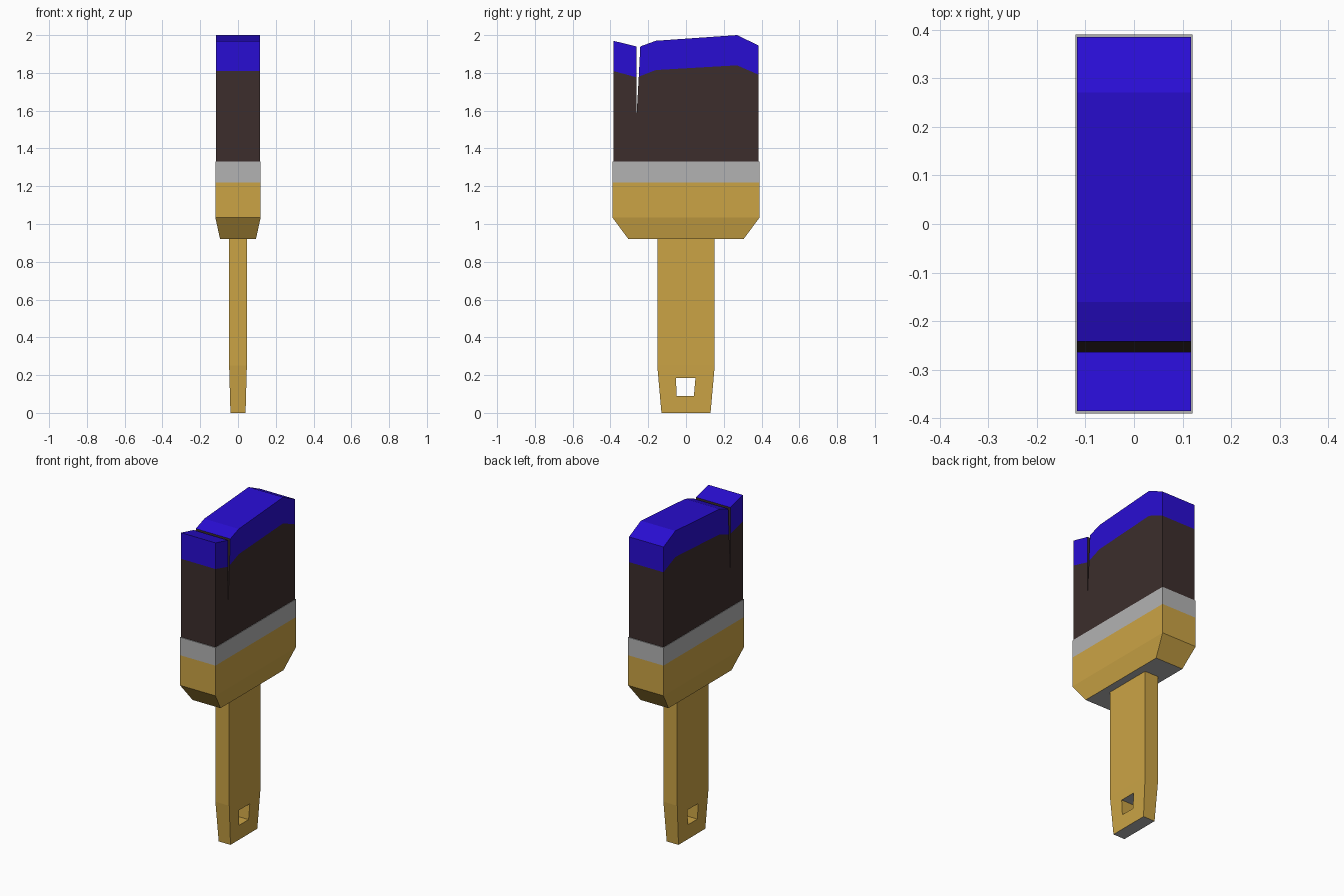
import bpy, bmesh

if "Cube" in bpy.data.objects:
    bpy.data.objects.remove(bpy.data.objects["Cube"])


def material(name, r, g, b):
    m = bpy.data.materials.new(name)
    m.diffuse_color = (r, g, b, 1)
    m.use_nodes = True
    m.node_tree.nodes["Principled BSDF"].inputs["Base Color"].default_value = m.diffuse_color
    return m


WOOD = material("wood", 0.60, 0.37, 0.06, )
GREY = material("grey", 0.45, 0.45, 0.45)
BRISTLE = material("bristle", 0.045, 0.027, 0.025)
PAINT = material("paint", 0.022, 0.004, 0.65)


def finish(name, bm, mats):
    bmesh.ops.recalc_face_normals(bm, faces=bm.faces[:])
    me = bpy.data.meshes.new(name)
    bm.to_mesh(me)
    bm.free()
    for m in mats:
        me.materials.append(m)
    ob = bpy.data.objects.new(name, me)
    bpy.context.collection.objects.link(ob)
    return ob


def loft(name, rows, mats, top=True, bottom=True):
    """Rectangular sections (half x, half y, z) joined from bottom to top."""
    bm = bmesh.new()
    rings = [[bm.verts.new((sx * hx, sy * hy, z))
              for sx, sy in ((-1, -1), (1, -1), (1, 1), (-1, 1))]
             for hx, hy, z in rows]
    for a, b in zip(rings, rings[1:]):
        for i in range(4):
            j = (i + 1) % 4
            bm.faces.new((a[i], a[j], b[j], b[i]))
    if bottom:
        bm.faces.new(rings[0][::-1])
    if top:
        bm.faces.new(rings[-1])
    return finish(name, bm, mats)


def prism(name, outline, hx, mats, skip=(), second=()):
    """Y-Z outline extruded along x; edges in skip stay open, in second use slot 1."""
    bm = bmesh.new()
    left = [bm.verts.new((-hx, y, z)) for y, z in outline]
    right = [bm.verts.new((hx, y, z)) for y, z in outline]
    bm.faces.new(left[::-1])
    bm.faces.new(right)
    n = len(outline)
    for i in range(n):
        if i not in skip:
            j = (i + 1) % n
            f = bm.faces.new((left[i], left[j], right[j], right[i]))
            f.material_index = 1 if i in second else 0
    return finish(name, bm, mats)


def grey_undersides(ob):
    for p in ob.data.polygons:
        p.material_index = 1 if p.normal.z < -0.95 else 0


# Handle with hanging hole
handle = loft("handle", [(0.04, 0.13, 0), (0.047, 0.152, 0.25), (0.047, 0.152, 0.92)],
              [WOOD, GREY])
cutter = prism("hole_cutter", [(-0.05, 0.09), (0.042, 0.09), (0.05, 0.185), (-0.053, 0.185)],
               0.2, [WOOD])
cutter.hide_render = True
mod = handle.modifiers.new("hole", 'BOOLEAN')
mod.operation = 'DIFFERENCE'
mod.solver = 'EXACT'
mod.object = cutter
bpy.context.view_layer.objects.active = handle
bpy.ops.object.modifier_apply(modifier="hole")
bpy.data.objects.remove(cutter)
grey_undersides(handle)

# Wooden head and metal band
head = loft("head", [(0.095, 0.305, 0.92), (0.12, 0.39, 1.035), (0.12, 0.39, 1.22)],
            [WOOD, GREY], top=False)
grey_undersides(head)
loft("metal_band", [(0.12, 0.39, 1.22), (0.12, 0.39, 1.33)], [GREY], bottom=False)

# Bristles with a narrow split
prism("bristles", [(-0.385, 1.33), (0.385, 1.33), (0.385, 1.79), (0.27, 1.84),
                   (-0.16, 1.815), (-0.25, 1.78), (-0.263, 1.55), (-0.263, 1.777),
                   (-0.385, 1.81)], 0.117, [BRISTLE], skip=(0, 2, 3, 4, 7))

# Painted tips either side of the split
prism("paint_tip_small", [(-0.385, 1.81), (-0.263, 1.777), (-0.263, 1.94), (-0.385, 1.97)],
      0.117, [PAINT, BRISTLE], skip=(0,), second=(1,))
prism("paint_tip_large", [(-0.25, 1.78), (-0.16, 1.815), (0.27, 1.84), (0.385, 1.79),
                          (0.385, 1.945), (0.27, 2.0), (-0.16, 1.97), (-0.242, 1.94)],
      0.117, [PAINT, BRISTLE], skip=(0, 1, 2), second=(7,))

# Open strips need outward normals
for name in ("bristles", "paint_tip_small", "paint_tip_large"):
    me = bpy.data.objects[name].data
    if any(p.normal.x > 0.9 and p.center.x < 0 for p in me.polygons):
        me.flip_normals()
